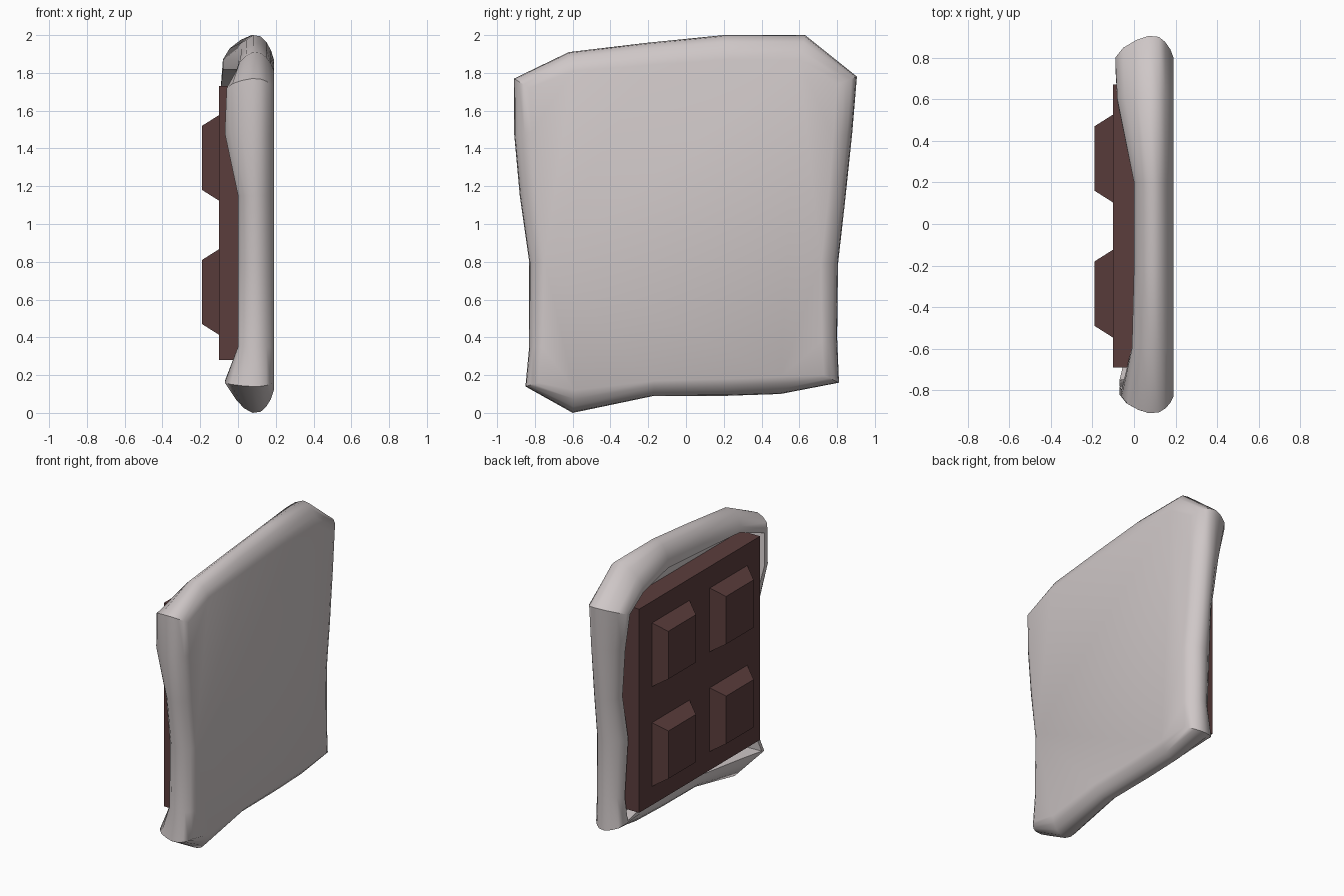
import bpy, bmesh
from mathutils import Vector

if "Cube" in bpy.data.objects:
    bpy.data.objects.remove(bpy.data.objects["Cube"])


def material(name, col):
    m = bpy.data.materials.new(name)
    m.diffuse_color = (*col, 1)
    m.use_nodes = True
    m.node_tree.nodes["Principled BSDF"].inputs["Base Color"].default_value = m.diffuse_color
    return m


foil = material("silver foil", (0.62, 0.57, 0.57))
choc = material("dark chocolate", (0.105, 0.047, 0.046))


def finish(bm, name, mat, angle=None):
    bmesh.ops.recalc_face_normals(bm, faces=bm.faces[:])
    me = bpy.data.meshes.new(name)
    bm.to_mesh(me)
    bm.free()
    ob = bpy.data.objects.new(name, me)
    bpy.context.collection.objects.link(ob)
    me.materials.append(mat)
    if angle:
        bpy.ops.object.select_all(action='DESELECT')
        ob.select_set(True)
        bpy.context.view_layer.objects.active = ob
        bpy.ops.object.shade_smooth_by_angle(angle=angle)
    return ob


def loft(bm, rings, cap_start=True):
    """Skin closed rings of points and cap both ends."""
    rs = [[bm.verts.new(p) for p in r] for r in rings]
    n = len(rs[0])
    for a, b in zip(rs, rs[1:]):
        for i in range(n):
            j = (i + 1) % n
            bm.faces.new((a[i], a[j], b[j], b[i]))
    if cap_start:
        bm.faces.new(rs[0])
    bm.faces.new(rs[-1])


# Crumpled wrapper: outer y, z, flat-face y, z, and depth of the rear lip
outline = [
    (-0.91, 1.77, -0.83, 1.72, -0.06), (-0.62, 1.91, -0.60, 1.81, -0.01),
    (-0.20, 1.96, -0.20, 1.84, 0.00), (0.20, 2.00, 0.20, 1.87, 0.00),
    (0.63, 2.00, 0.60, 1.87, -0.08), (0.905, 1.78, 0.80, 1.74, -0.09),
    (0.88, 1.48, 0.78, 1.46, -0.04), (0.84, 1.10, 0.75, 1.10, 0.00),
    (0.805, 0.79, 0.715, 0.79, -0.02), (0.80, 0.40, 0.72, 0.38, 0.00),
    (0.81, 0.16, 0.73, 0.20, -0.03), (0.50, 0.10, 0.50, 0.19, 0.00),
    (0.20, 0.09, 0.20, 0.18, 0.00), (-0.17, 0.09, -0.17, 0.17, 0.00),
    (-0.60, 0.00, -0.59, 0.12, -0.03), (-0.85, 0.14, -0.78, 0.16, -0.07),
    (-0.83, 0.35, -0.76, 0.35, 0.00), (-0.83, 0.80, -0.75, 0.80, 0.00),
    (-0.88, 1.15, -0.79, 1.15, 0.00), (-0.91, 1.48, -0.82, 1.48, -0.07),
]
# cross-section: inset amount, fixed x, share of lip depth
section = [(1.0, 0.19, 0), (0.62, 0.175, 0), (0.28, 0.15, 0), (0.05, 0.12, 0),
           (0.0, 0.08, 0.1), (0.2, 0.045, 0.4), (0.55, 0.015, 0.75),
           (1.0, 0.0, 1), (1.4, 0.0, 1), (1.55, 0.05, 0)]
bm = bmesh.new()
loft(bm, [[(x + s * lip, oy + (iy - oy) * t, oz + (iz - oz) * t)
           for oy, oz, iy, iz, lip in outline] for t, x, s in section])
finish(bm, "foil_wrapper", foil, 0.7)


def block(name, y0, y1, z0, z1, x_back, x_front, taper):
    """Rectangular block rising towards -x, narrowed by taper."""
    def rect(x, t):
        return [(x, y0 + t, z0 + t), (x, y1 - t, z0 + t),
                (x, y1 - t, z1 - t), (x, y0 + t, z1 - t)]
    b = bmesh.new()
    loft(b, [rect(x_back, 0), rect(x_front, taper)])
    return finish(b, name, choc)


# Chocolate slab and its four raised squares
block("chocolate_slab", -0.69, 0.67, 0.28, 1.73, 0.10, -0.10, 0)
for r, z in enumerate((0.41, 1.12)):
    for c, y in enumerate((-0.55, 0.10)):
        block(f"chocolate_square_{r}{c}", y, y + 0.43, z, z + 0.46, -0.095, -0.19, 0.06)
